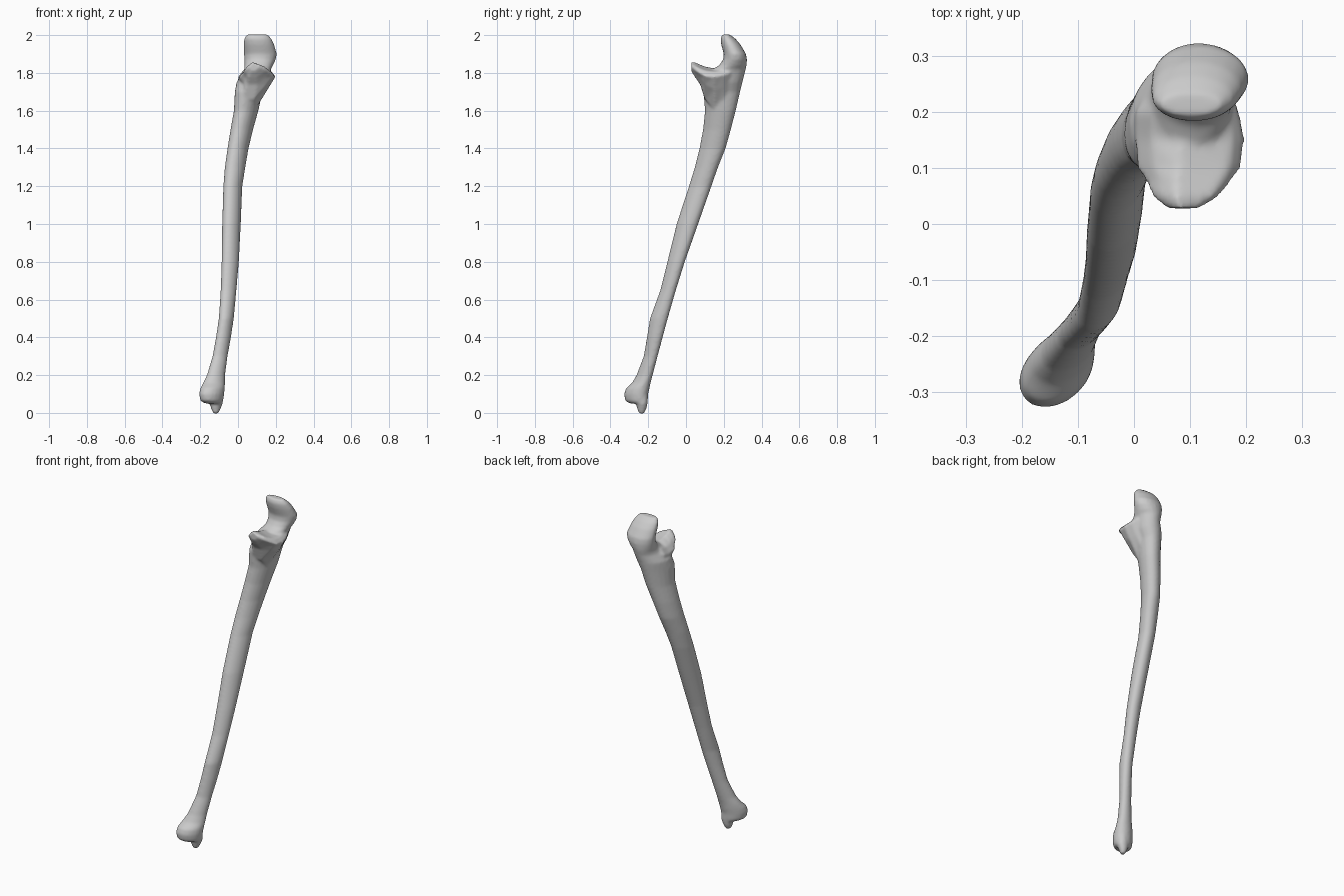
import bpy, bmesh
from math import sin, cos, pi, asin


def loft(bm, rings):
    """Skin a list of equal-length point rings and cap both ends."""
    rows = [[bm.verts.new(p) for p in ring] for ring in rings]
    n = len(rows[0])
    for a, b in zip(rows, rows[1:]):
        for i in range(n):
            j = (i + 1) % n
            bm.faces.new((a[i], a[j], b[j], b[i]))
    bm.faces.new(rows[0][::-1])
    bm.faces.new(rows[-1])


def oval(z, x0, x1, y0, y1, skew=0.3, n=20):
    """Horizontal oval slice filling the given extents, leaning along x=y."""
    f = asin(skew)
    return [((x0 + x1) / 2 + (x1 - x0) / 2 * cos(2 * pi * i / n),
             (y0 + y1) / 2 + (y1 - y0) / 2 * sin(2 * pi * i / n + f), z)
            for i in range(n)]


def shelf(y, x0, x1, xm, top, side, low):
    """Upright slice of the front process: ridge, two wings, narrow keel."""
    w = x1 - x0
    xk = 0.055 if low < 1.7 else xm
    h = side - low
    return [(xm, y, top), (x0 + w * .15, y, (top + side) / 2), (x0, y, side - h * .1),
            (x0 + w * .14, y, side - h * .4), (xk - w * .17, y, low),
            (xk + w * .17, y, low), (x1 - w * .2, y, side - h * .4),
            (x1, y, side - h * .05), (x1 - w * .12, y, (top + side) / 2)]


bm = bmesh.new()

# Shaft, lower head and upper hook
loft(bm, [oval(*r) for r in (
    (.05, -.175, -.085, -.30, -.205), (.065, -.20, -.078, -.322, -.203),
    (.10, -.206, -.073, -.328, -.20), (.13, -.20, -.07, -.318, -.193),
    (.16, -.185, -.069, -.285, -.187), (.20, -.165, -.068, -.262, -.176),
    (.30, -.135, -.055, -.224, -.15), (.40, -.117, -.037, -.207, -.123),
    (.50, -.102, -.022, -.191, -.096), (.65, -.092, -.008, -.136, -.053),
    (.80, -.087, .005, -.099, -.006), (1.0, -.084, .015, -.05, .065),
    (1.2, -.078, .023, .015, .135), (1.3, -.07, .039, .046, .17),
    (1.4, -.056, .056, .071, .21), (1.5, -.04, .08, .09, .238),
    (1.6, -.022, .108, .10, .264), (1.7, -.017, .13, .092, .287),
    (1.75, -.008, .155, .10, .299, .2), (1.80, .025, .168, .12, .312, .1),
    (1.82, .033, .175, .14, .317, 0), (1.84, .034, .186, .175, .321, 0),
    (1.87, .033, .20, .196, .323, 0), (1.90, .031, .206, .20, .318, 0),
    (1.95, .029, .192, .186, .289, 0), (1.98, .032, .178, .182, .263, 0),
    (2.003, .045, .158, .192, .233, 0))])

# Front process below the notch
loft(bm, [shelf(*r) for r in (
    (.028, .055, .12, .08, 1.857, 1.83, 1.81),
    (.05, .03, .155, .075, 1.857, 1.815, 1.775),
    (.075, .02, .175, .075, 1.845, 1.80, 1.74),
    (.10, .005, .192, .08, 1.835, 1.79, 1.66),
    (.15, .0, .20, .085, 1.824, 1.79, 1.60),
    (.20, .0, .19, .09, 1.832, 1.80, 1.60),
    (.235, .03, .175, .10, 1.845, 1.81, 1.65))])

# Pointed spur at the lower end
loft(bm, [oval(*r, 0.1) for r in (
    (-.004, -.13, -.105, -.25, -.222), (.02, -.142, -.093, -.258, -.21),
    (.05, -.15, -.08, -.265, -.203), (.12, -.15, -.08, -.265, -.20))])

bmesh.ops.recalc_face_normals(bm, faces=bm.faces)
mesh = bpy.data.meshes.new("forearm_bone")
bm.to_mesh(mesh)
bm.free()
bone = bpy.data.objects.new("forearm_bone", mesh)
bpy.context.collection.objects.link(bone)

# Fuse the parts into one skin and soften the joins
fuse = bone.modifiers.new("fuse", 'REMESH')
fuse.mode = 'VOXEL'
fuse.voxel_size = 0.007
fuse.use_smooth_shade = True
soft = bone.modifiers.new("soften", 'SMOOTH')
soft.factor = 0.5
soft.iterations = 8
